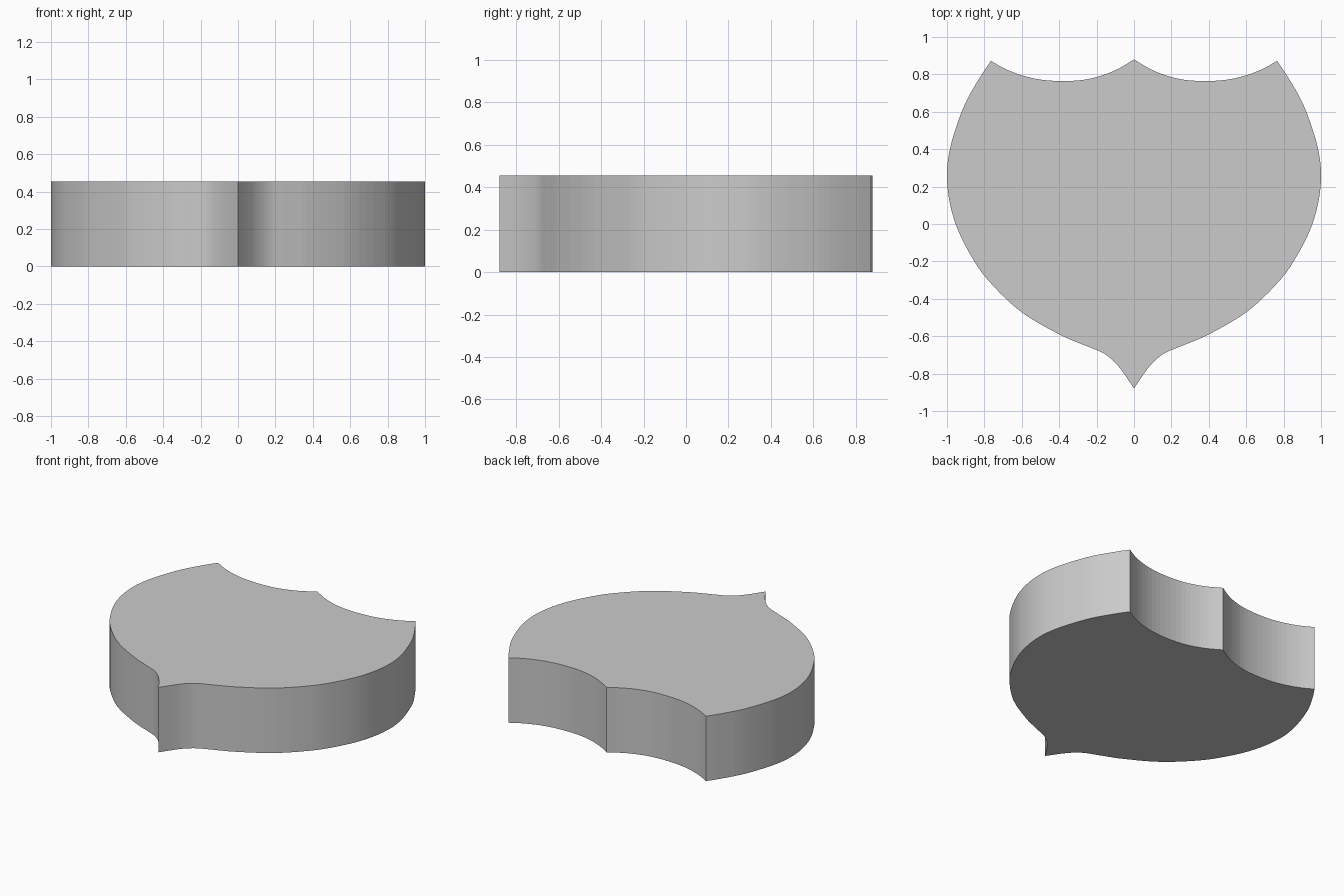
import bpy, bmesh
from mathutils import Vector

if "Cube" in bpy.data.objects:
    bpy.data.objects.remove(bpy.data.objects["Cube"])

HEIGHT = 0.455

# Right half of the outline: three smooth runs meeting at sharp corners
scallop = [(0, .88), (.08, .832), (.16, .798), (.26, .772), (.38, .764),
           (.50, .772), (.60, .795), (.69, .83), (.765, .872)]
side = [(.765, .872), (.82, .79), (.90, .65), (.96, .49), (.99, .37), (1, .26),
        (.988, .13), (.95, -.01), (.88, -.155), (.785, -.295), (.61, -.465),
        (.40, -.59), (.26, -.65), (.165, -.69), (.10, -.742), (.05, -.805), (0, -.88)]


def smooth_run(points, steps):
    """Catmull-Rom curve through the points, without the last one."""
    p = [Vector(q) for q in points]
    p = [2 * p[0] - p[1]] + p + [2 * p[-1] - p[-2]]
    out = []
    for a, b, c, d in zip(p, p[1:], p[2:], p[3:]):
        for i in range(steps):
            t = i / steps
            out.append(0.5 * (2 * b + (c - a) * t + (2 * a - 5 * b + 4 * c - d) * t**2
                              + (3 * b - a - 3 * c + d) * t**3))
    return out


# Full outline, mirrored across x = 0
right = smooth_run(scallop, 3) + smooth_run(side, 5) + [Vector(side[-1])]
left = [Vector((-p.x, p.y)) for p in reversed(right[1:-1])]
outline = right + left

# Shield slab: fill the outline and extrude upward
bm = bmesh.new()
base = bm.faces.new([bm.verts.new((p.x, p.y, 0)) for p in outline])
top = bmesh.ops.extrude_face_region(bm, geom=[base], use_keep_orig=True)
bmesh.ops.translate(bm, vec=(0, 0, HEIGHT),
                    verts=[g for g in top["geom"] if isinstance(g, bmesh.types.BMVert)])
bmesh.ops.recalc_face_normals(bm, faces=bm.faces)
mesh = bpy.data.meshes.new("shield_slab")
bm.to_mesh(mesh)
bm.free()
bpy.context.collection.objects.link(bpy.data.objects.new("shield_slab", mesh))
